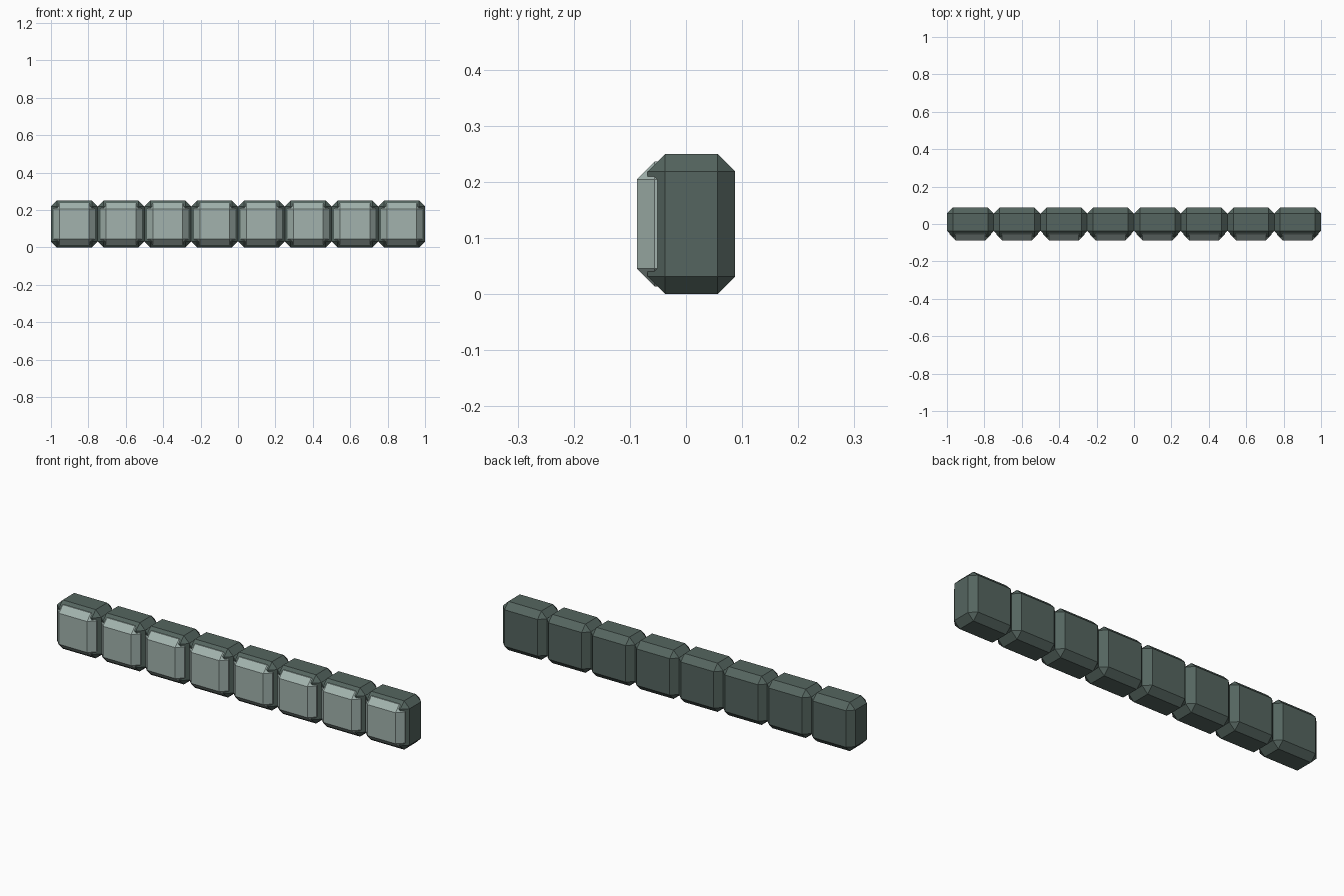
import bpy, bmesh

if "Cube" in bpy.data.objects:
    bpy.data.objects.remove(bpy.data.objects["Cube"])

COUNT = 8
PITCH = 0.25
BEVEL = 0.0315


def material(name, color):
    mat = bpy.data.materials.new(name)
    mat.diffuse_color = (*color, 1)
    mat.use_nodes = True
    mat.node_tree.nodes["Principled BSDF"].inputs["Base Color"].default_value = mat.diffuse_color
    return mat


def chamfered_box(name, x, half, y_front, y_back, mat):
    """Box centred on x and z = 0.125 with every edge cut by one flat chamfer."""
    bm = bmesh.new()
    bmesh.ops.create_cube(bm, size=1)
    bmesh.ops.scale(bm, vec=(2 * half, y_back - y_front, 2 * half), verts=bm.verts)
    bmesh.ops.bevel(bm, geom=bm.edges[:], offset=BEVEL, offset_type='OFFSET',
                    segments=1, profile=0.5, affect='EDGES')
    mesh = bpy.data.meshes.new(name)
    bm.to_mesh(mesh)
    bm.free()
    mesh.materials.append(mat)
    obj = bpy.data.objects.new(name, mesh)
    obj.location = (x, (y_front + y_back) / 2, PITCH / 2)
    bpy.context.collection.objects.link(obj)
    return obj


dark = material("dark_stone", (0.09, 0.13, 0.115))
light = material("light_stone", (0.36, 0.45, 0.42))

for i in range(COUNT):
    x = (i - (COUNT - 1) / 2) * PITCH
    # Dark surround block, set back from the front
    chamfered_box(f"block_surround_{i + 1}", x, 0.125, -0.0685, 0.0875, dark)
    # Pale core whose face stands proud at the front
    chamfered_box(f"block_core_{i + 1}", x, 0.111, -0.0875, 0.087, light)
